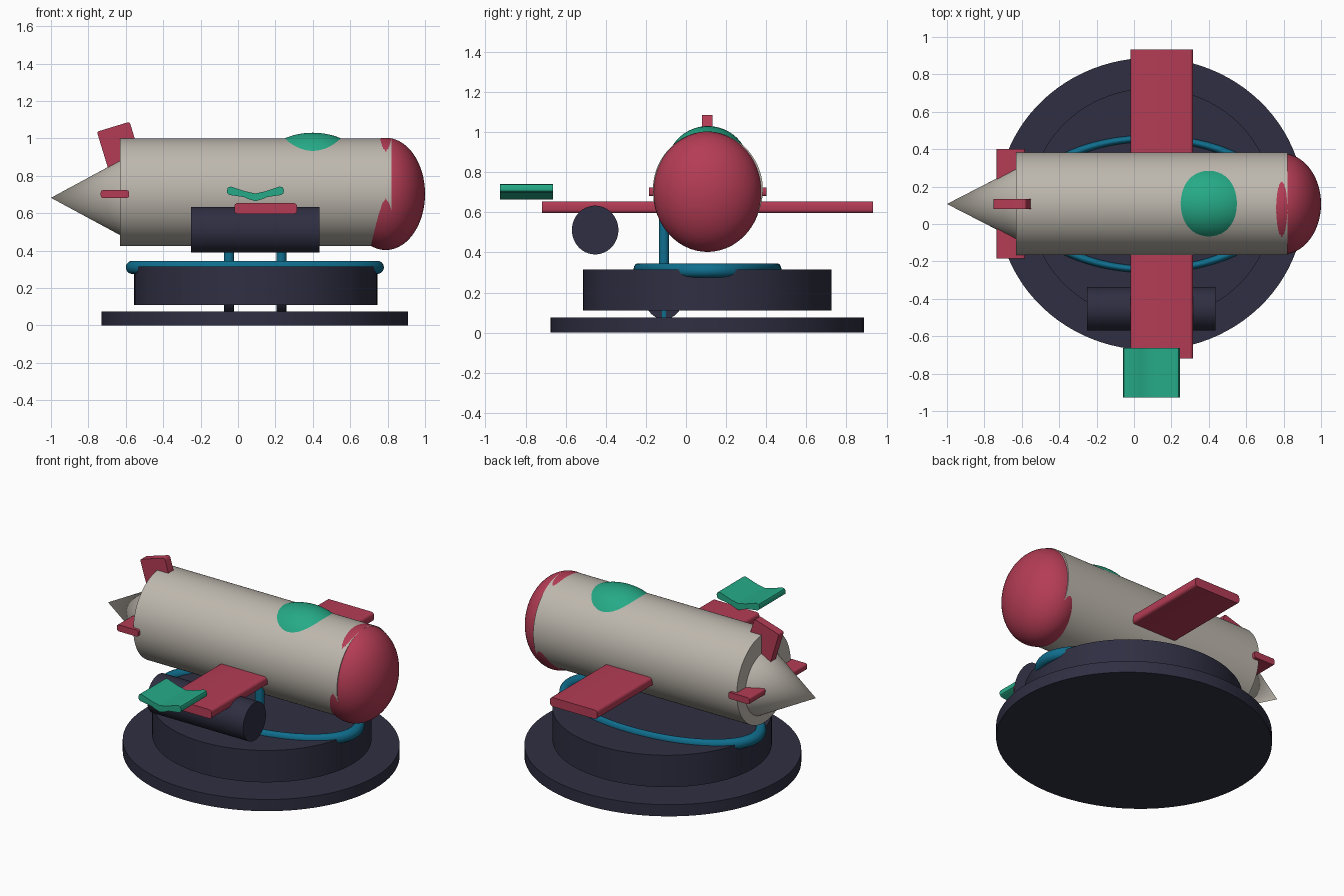
import bpy
import bmesh
import math
from mathutils import Matrix, Vector

if "Cube" in bpy.data.objects:
    bpy.data.objects.remove(bpy.data.objects["Cube"], do_unlink=True)

SQUASH = 0.953   # depth factor shared by all round parts
MID_Y = 0.107    # centre line of the plane and its stand


def material(name, color):
    mat = bpy.data.materials.new(name)
    mat.use_nodes = True
    mat.diffuse_color = (*color, 1)
    bsdf = mat.node_tree.nodes["Principled BSDF"]
    bsdf.inputs["Base Color"].default_value = (*color, 1)
    bsdf.inputs["Roughness"].default_value = 0.6
    return mat


NAVY = material("dark navy", (0.028, 0.028, 0.055))
RED = material("crimson", (0.456, 0.045, 0.09))
BEIGE = material("warm grey", (0.515, 0.479, 0.423))
GREEN = material("sea green", (0.019, 0.402, 0.242))
TEAL = material("deep teal", (0.005, 0.156, 0.27))


def finish(bm, name, mat, matrix=Matrix()):
    bmesh.ops.transform(bm, matrix=matrix, verts=bm.verts)
    bmesh.ops.recalc_face_normals(bm, faces=bm.faces)
    mesh = bpy.data.meshes.new(name)
    bm.to_mesh(mesh)
    bm.free()
    mesh.materials.append(mat)
    obj = bpy.data.objects.new(name, mesh)
    bpy.context.collection.objects.link(obj)
    bpy.ops.object.select_all(action="DESELECT")
    obj.select_set(True)
    bpy.context.view_layer.objects.active = obj
    bpy.ops.object.shade_smooth_by_angle(angle=math.radians(35))
    return obj


def rod(name, mat, center, r1, r2, length, axis="Z"):
    """Cylinder or cone along an axis, squashed in depth."""
    bm = bmesh.new()
    bmesh.ops.create_cone(bm, cap_ends=True, segments=96, radius1=r1,
                          radius2=r2, depth=length)
    turn = Matrix.Rotation(math.pi / 2, 4, "Y") if axis == "X" else Matrix()
    squash = Matrix.Diagonal((1, SQUASH, 1, 1))
    return finish(bm, name, mat, Matrix.Translation(center) @ squash @ turn)


def ellipsoid(name, mat, center, radii):
    bm = bmesh.new()
    bmesh.ops.create_uvsphere(bm, u_segments=64, v_segments=40, radius=1)
    return finish(bm, name, mat,
                  Matrix.Translation(center) @ Matrix.Diagonal((*radii, 1)))


def slab(name, mat, center, size, bevel, tilt=0.0):
    """Box whose long edges along y are rounded."""
    bm = bmesh.new()
    bmesh.ops.create_cube(bm, size=1)
    bmesh.ops.scale(bm, vec=size, verts=bm.verts)
    edges = [e for e in bm.edges
             if abs(e.verts[0].co.y - e.verts[1].co.y) > size[1] / 2]
    bmesh.ops.bevel(bm, geom=edges, offset=bevel, segments=4,
                    profile=0.5, affect="EDGES")
    return finish(bm, name, mat, Matrix.Translation(center)
                  @ Matrix.Rotation(tilt, 4, "Y"))


# Stand: two stacked discs with a narrow gap
rod("base_disc", NAVY, (0.09, MID_Y, 0.0375), 0.82, 0.82, 0.075)
rod("upper_disc", NAVY, (0.095, MID_Y, 0.2125), 0.65, 0.65, 0.205)

# Oval ring lying on the upper disc
bm = bmesh.new()
tube = [bm.verts.new((0.655 + 0.035 * math.cos(a), 0, 0.035 * math.sin(a)))
        for a in (math.tau * i / 20 for i in range(20))]
loop = [bm.edges.new((tube[i - 1], tube[i])) for i in range(20)]
bmesh.ops.spin(bm, geom=tube + loop, cent=(0, 0, 0), axis=(0, 0, 1),
               angle=math.tau, steps=96, use_merge=True)
bmesh.ops.remove_doubles(bm, verts=bm.verts, dist=0.0001)
finish(bm, "oval_ring", TEAL, Matrix.Translation((0.09, MID_Y, 0.31))
       @ Matrix.Diagonal((1, 0.535, 1, 1)))

# Landing gear: struts with wheels
for side, x in (("rear", -0.048), ("front", 0.232)):
    rod(side + "_strut", TEAL, (x, -0.11, 0.345), 0.027, 0.027, 0.55)
    rod(side + "_wheel", NAVY, (x, -0.11, 0.165), 0.097, 0.097, 0.05, "X")

# Fuselage, pointed end and rounded end
rod("fuselage", BEIGE, (0.095, MID_Y + 0.002, 0.7125), 0.2875, 0.2875, 1.45, "X")
rod("tail_cone", BEIGE, (-0.8, MID_Y, 0.682), 0, 0.216, 0.4, "X")
ellipsoid("nose_cap", RED, (0.79, MID_Y, 0.703), (0.21, 0.271, 0.3))
ellipsoid("cockpit_dome", GREEN, (0.4, MID_Y + 0.002, 0.83), (0.285, 0.205, 0.2))

# Wings and fins
slab("wings", RED, (0.148, MID_Y, 0.625), (0.335, 1.65, 0.058), 0.018)
slab("side_fins", RED, (-0.658, MID_Y + 0.002, 0.702), (0.152, 0.585, 0.042), 0.013)
fin_tilt = math.radians(-17)
fin_top = Vector((-0.667, MID_Y, 1.062))
fin_down = Matrix.Rotation(fin_tilt, 3, "Y") @ Vector((0, 0, -0.14))
slab("top_fin", RED, fin_top + fin_down, (0.183, 0.052, 0.28), 0.012, fin_tilt)

# Engine pod beside the fuselage
rod("engine_pod", NAVY, (0.0925, -0.453, 0.512), 0.1215, 0.1215, 0.685, "X")

# Chevron plate off the wing tip: half profile, mirrored
half = [(0, 0.705), (0.055, 0.717), (0.13, 0.742), (0.146, 0.738),
        (0.153, 0.722), (0.15, 0.706), (0.138, 0.697), (0.06, 0.686),
        (0.04, 0.676), (0, 0.664)]
outline = half + [(-x, z) for x, z in reversed(half[1:-1])]
bm = bmesh.new()
face = bm.faces.new([bm.verts.new((0.093 + x, -0.928, z)) for x, z in outline])
ext = bmesh.ops.extrude_face_region(bm, geom=[face])
bmesh.ops.translate(bm, vec=(0, 0.265, 0),
                    verts=[v for v in ext["geom"] if isinstance(v, bmesh.types.BMVert)])
finish(bm, "chevron_plate", GREEN)
